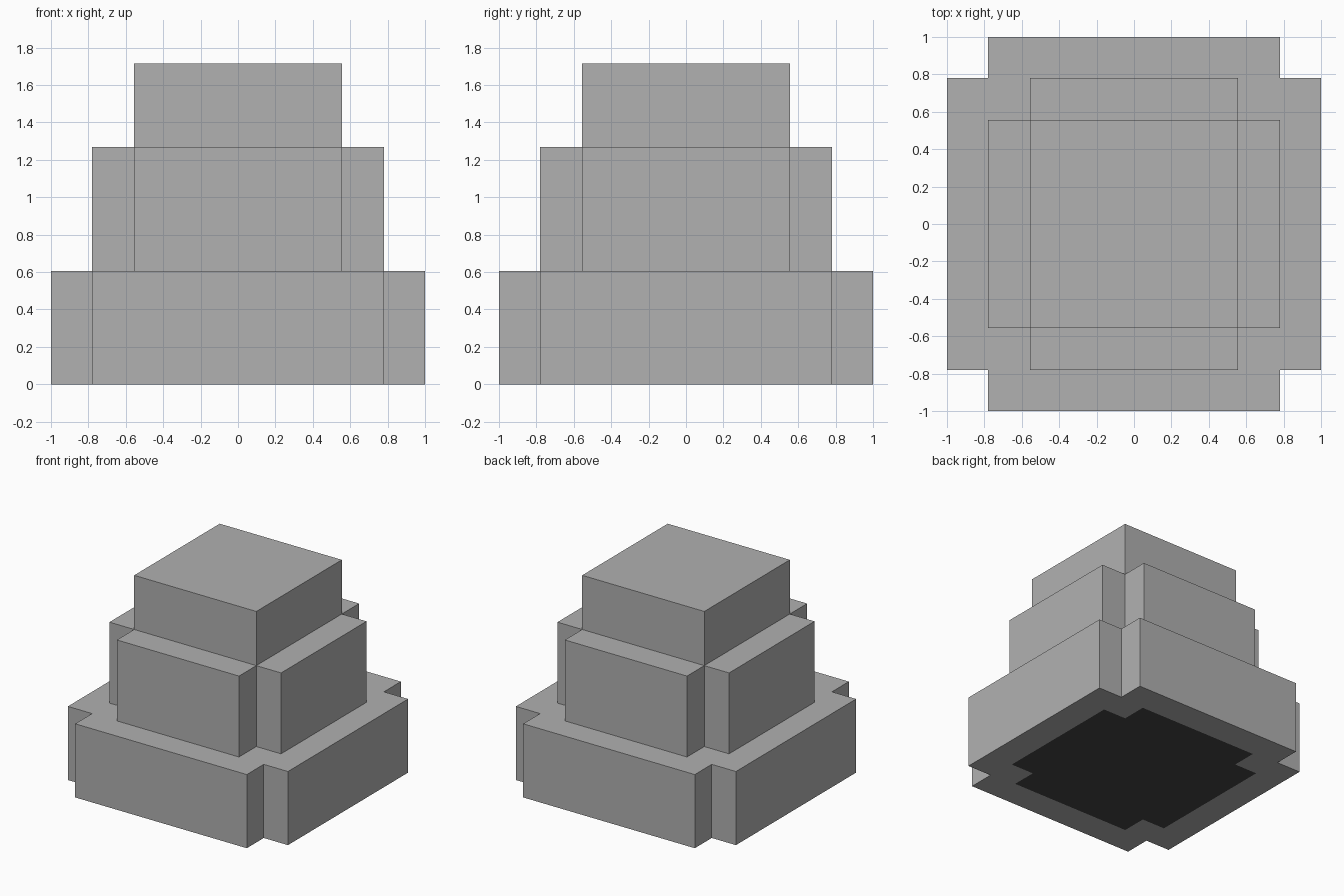
import bpy, bmesh

# Remove the default object
cube = bpy.data.objects.get("Cube")
if cube:
    bpy.data.objects.remove(cube, do_unlink=True)


def flat_material(name, value):
    mat = bpy.data.materials.new(name)
    mat.use_nodes = True
    colour = (value, value, value, 1.0)
    mat.diffuse_color = colour
    mat.node_tree.nodes["Principled BSDF"].inputs["Base Color"].default_value = colour
    return mat


grey = flat_material("stone_grey", 0.44)
dark = flat_material("underside_black", 0.062)

OUTER, MIDDLE, INNER = 1.0, 0.78, 0.555
BASE_TOP, BODY_TOP, CAP_TOP = 0.605, 1.27, 1.715
DARK_REACH, DARK_ARM = 0.76, 0.55


def plus_outline(reach, arm):
    """Plan of a square with notched corners; a plain square if reach == arm."""
    if reach == arm:
        quarter = [(reach, reach)]
    else:
        quarter = [(reach, arm), (arm, arm), (arm, reach)]
    points = []
    for _ in range(4):
        points += quarter
        quarter = [(-y, x) for x, y in quarter]
    return points


def tier(name, reach, arm, bottom, top, patch=None):
    """Straight-walled tier; patch gives a dark area inset in a closed underside."""
    bm = bmesh.new()

    def ring(outline, z):
        return [bm.verts.new((x, y, z)) for x, y in outline]

    def bridge(a, b):
        for i in range(len(a)):
            j = (i + 1) % len(a)
            bm.faces.new((a[i], a[j], b[j], b[i]))

    low = ring(plus_outline(reach, arm), bottom)
    high = ring(plus_outline(reach, arm), top)
    bridge(low, high)
    bm.faces.new(high)
    if patch:
        rim = ring(plus_outline(*patch), bottom)
        bridge(rim, low)
        bm.faces.new(rim[::-1]).material_index = 1

    mesh = bpy.data.meshes.new(name)
    bm.to_mesh(mesh)
    bm.free()
    mesh.materials.append(grey)
    mesh.materials.append(dark)
    obj = bpy.data.objects.new(name, mesh)
    bpy.context.collection.objects.link(obj)


# Three stacked tiers, the lowest with a dark inset area underneath
tier("base_tier", OUTER, MIDDLE, 0, BASE_TOP, patch=(DARK_REACH, DARK_ARM))
tier("body_tier", MIDDLE, INNER, BASE_TOP, BODY_TOP)
tier("cap_block", INNER, INNER, BODY_TOP, CAP_TOP)
